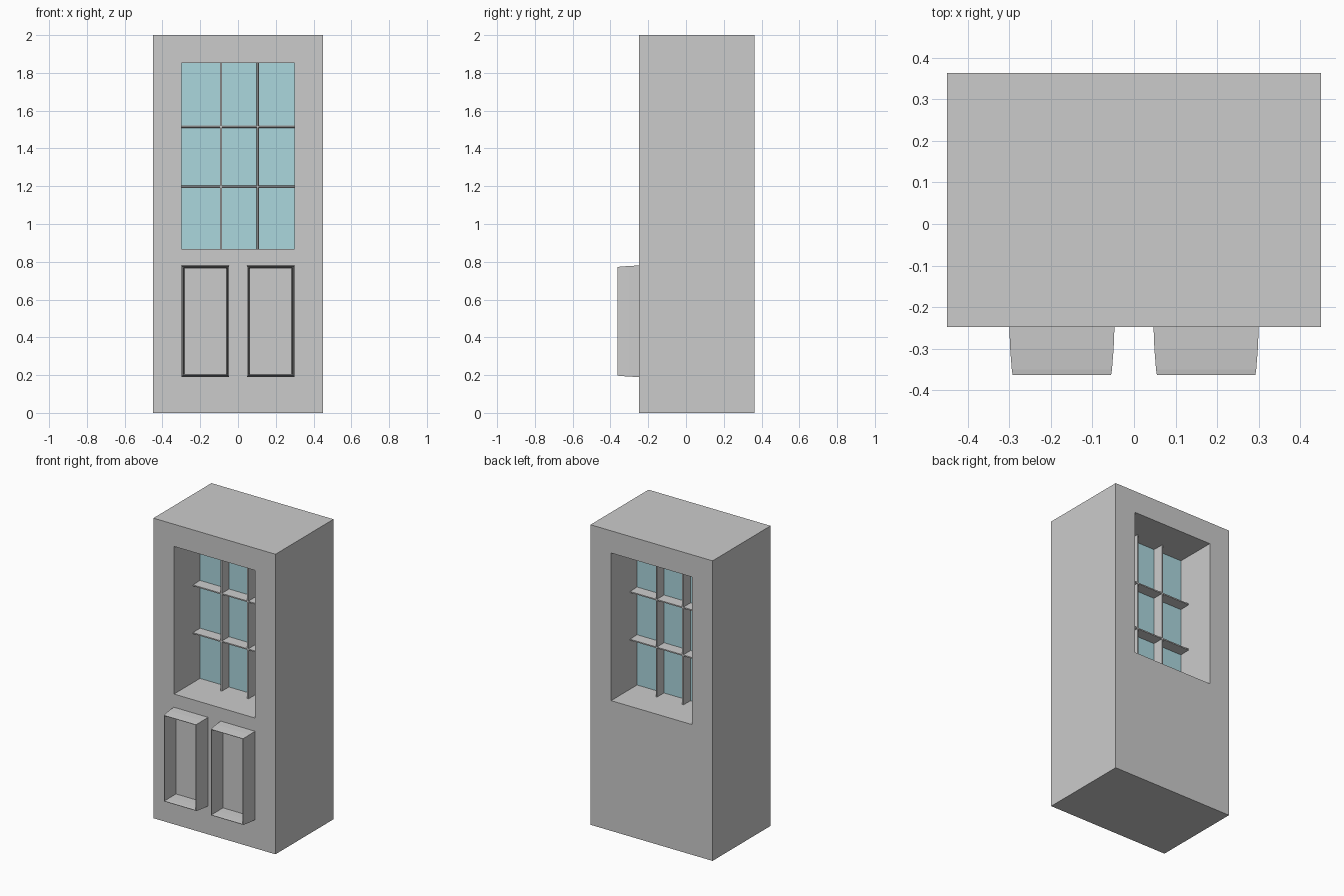
import bpy, bmesh

if "Cube" in bpy.data.objects:
    bpy.data.objects.remove(bpy.data.objects["Cube"])

FRONT, BACK = -0.248, 0.363
MID = (FRONT + BACK) / 2
WX, WZ0, WZ1 = 0.298, 0.868, 1.852      # window opening


def finish(name, bm):
    bmesh.ops.recalc_face_normals(bm, faces=bm.faces)
    me = bpy.data.meshes.new(name)
    bm.to_mesh(me)
    bm.free()
    ob = bpy.data.objects.new(name, me)
    bpy.context.collection.objects.link(ob)
    return ob


def ring_solid(name, rings):
    """Closed frame lofted through rectangles (x0, x1, z0, z1, y)."""
    bm = bmesh.new()
    loops = [[bm.verts.new((x, y, z)) for x, z in
              ((x0, z0), (x1, z0), (x1, z1), (x0, z1))]
             for x0, x1, z0, z1, y in rings]
    for i, a in enumerate(loops):
        b = loops[(i + 1) % len(loops)]
        for k in range(4):
            n = (k + 1) % 4
            bm.faces.new((a[k], a[n], b[n], b[k]))
    return finish(name, bm)


def box(name, x0, x1, y0, y1, z0, z1):
    bm = bmesh.new()
    bmesh.ops.create_cube(bm, size=1)
    for v in bm.verts:
        v.co = ((x0 + x1) / 2 + v.co.x * (x1 - x0),
                (y0 + y1) / 2 + v.co.y * (y1 - y0),
                (z0 + z1) / 2 + v.co.z * (z1 - z0))
    return finish(name, bm)


def bar(name, pos, upright):
    """Glazing bar with a thin blade profile, slightly tapered to each edge."""
    profile = [(-0.004, -0.105), (0.004, -0.105), (0.007, 0),
               (0.004, 0.105), (-0.004, 0.105), (-0.007, 0)]
    bm = bmesh.new()
    ends = []
    for e in ((WZ0, WZ1) if upright else (-WX, WX)):
        ends.append([bm.verts.new((pos + w, MID + d, e) if upright
                                  else (e, MID + d, pos + w))
                     for w, d in profile])
    for i in range(6):
        n = (i + 1) % 6
        bm.faces.new((ends[0][i], ends[0][n], ends[1][n], ends[1][i]))
    for loop in ends:
        bm.faces.new(loop)
    return finish(name, bm)


# Door slab with the window opening cut through
ring_solid("door_slab", [(-0.45, 0.45, 0, 2, FRONT), (-0.45, 0.45, 0, 2, BACK),
                         (-WX, WX, WZ0, WZ1, BACK), (-WX, WX, WZ0, WZ1, FRONT)])

# Glass pane
glass = box("window_glass", -WX, WX, MID - 0.032, MID + 0.032, WZ0, WZ1)
mat = bpy.data.materials.new("glass_teal")
mat.diffuse_color = (0.41, 0.68, 0.73, 1)
mat.use_nodes = True
mat.node_tree.nodes["Principled BSDF"].inputs["Base Color"].default_value = mat.diffuse_color
glass.data.materials.append(mat)

# Glazing bars
for i, x in enumerate((-0.09, 0.105)):
    bar(f"upright_bar_{i}", x, True)
for i, z in enumerate((1.197, 1.515)):
    bar(f"cross_bar_{i}", z, False)

# Raised panel mouldings: (inset, y) around the rim section
section = [(0, FRONT), (0.002, -0.30), (0.006, -0.35), (0.008, -0.363),
           (0.011, -0.363), (0.013, -0.35), (0.015, -0.30), (0.016, FRONT)]
for side, x0, x1 in (("left", -0.3, -0.047), ("right", 0.047, 0.3)):
    ring_solid(f"panel_moulding_{side}",
               [(x0 + d, x1 - d, 0.19 + d, 0.78 - d, y) for d, y in section])
